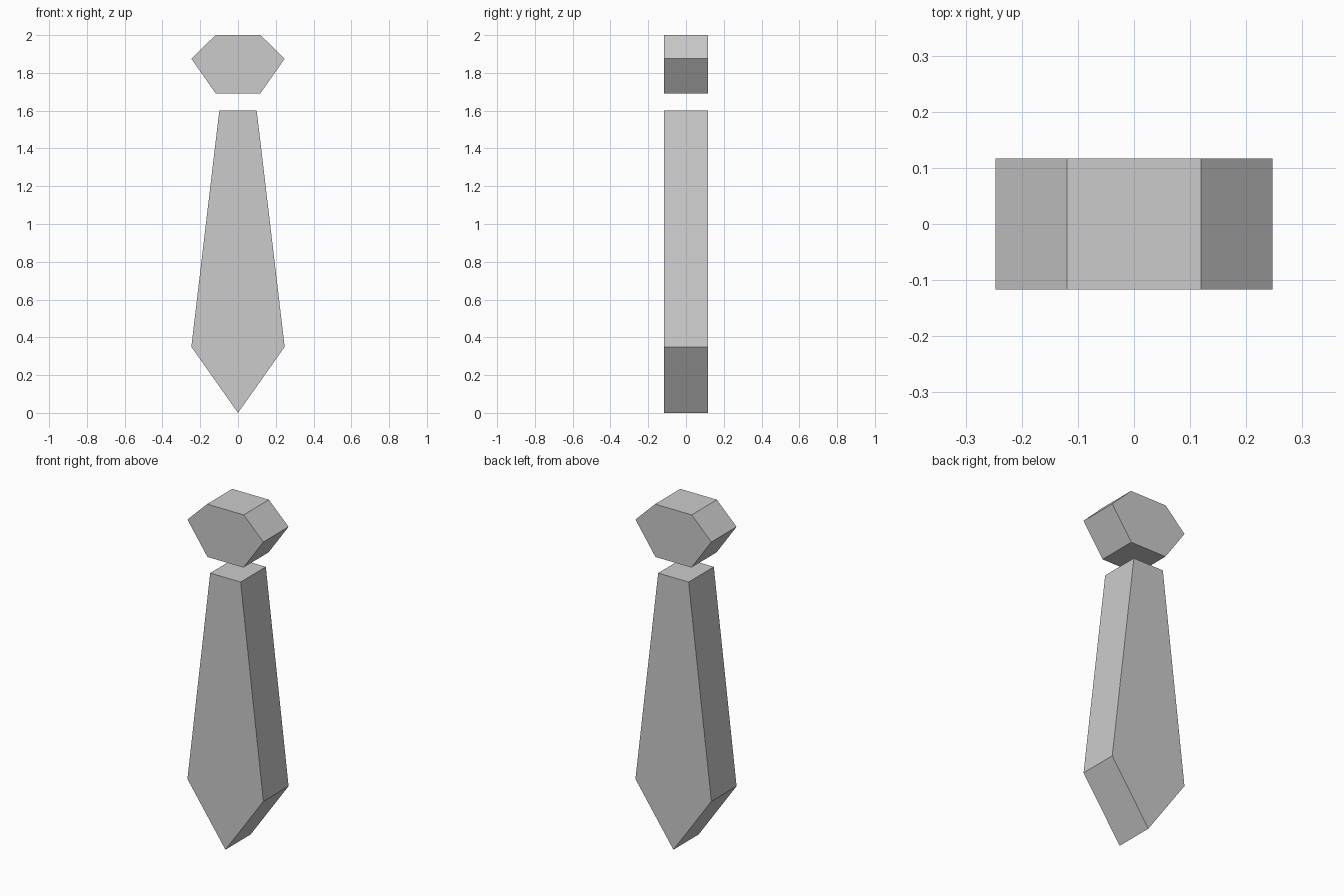
import bpy
import bmesh

cube = bpy.data.objects.get("Cube")
if cube:
    bpy.data.objects.remove(cube, do_unlink=True)

HALF_DEPTH = 0.117

# Single plain grey fabric
grey = bpy.data.materials.new("plain_grey")
grey.use_nodes = True
colour = (0.6, 0.6, 0.6, 1)
grey.diffuse_color = colour
grey.node_tree.nodes["Principled BSDF"].inputs["Base Color"].default_value = colour


def extruded_part(name, half_profile):
    """Mirror a right-hand (x, z) outline across x = 0 and extrude it along y."""
    mirrored = [(-x, z) for x, z in reversed(half_profile) if x > 0]
    bm = bmesh.new()
    verts = [bm.verts.new((x, -HALF_DEPTH, z)) for x, z in half_profile + mirrored]
    front = bm.faces.new(verts)
    extruded = bmesh.ops.extrude_face_region(bm, geom=[front], use_keep_orig=True)
    moved = [g for g in extruded["geom"] if isinstance(g, bmesh.types.BMVert)]
    bmesh.ops.translate(bm, verts=moved, vec=(0, 2 * HALF_DEPTH, 0))
    bmesh.ops.recalc_face_normals(bm, faces=bm.faces)
    mesh = bpy.data.meshes.new(name)
    bm.to_mesh(mesh)
    bm.free()
    mesh.materials.append(grey)
    obj = bpy.data.objects.new(name, mesh)
    bpy.context.collection.objects.link(obj)
    return obj


# Long tapering blade, pointed at the bottom
extruded_part("tie_blade", [(0, 0), (0.247, 0.35), (0.099, 1.6)])

# Six-sided knot floating above the blade
extruded_part("tie_knot", [(0.117, 1.69), (0.247, 1.875), (0.119, 2.0)])
